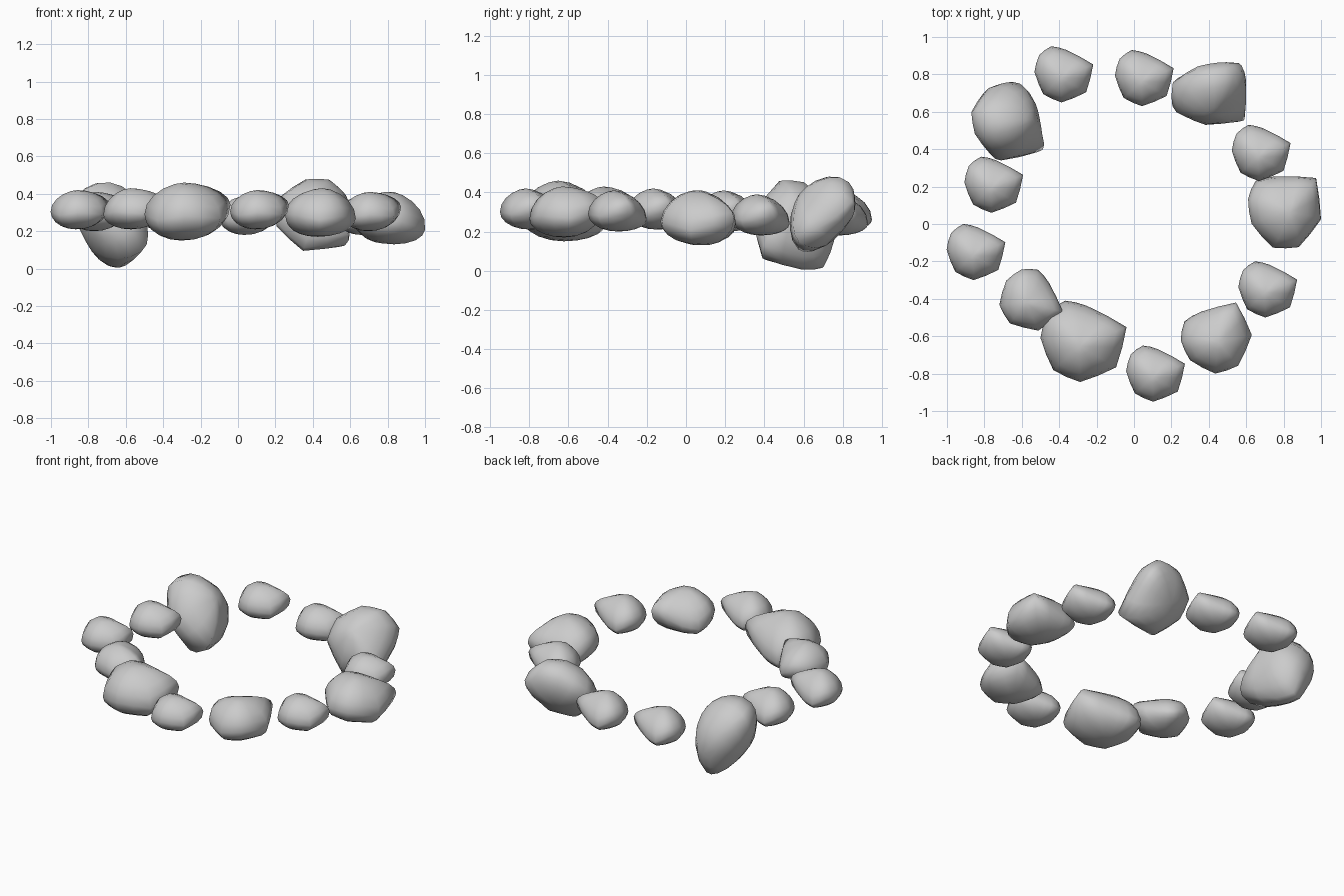
import bpy
from math import sin, cos, pi, radians
from mathutils import Vector, Euler, Matrix

if "Cube" in bpy.data.objects:
    bpy.data.objects.remove(bpy.data.objects["Cube"])

# Waist outline of one rock, with its top and bottom peaks
OUTLINE = [Vector(p) for p in (
    (-.065, .147, -.045), (.015, .128, -.03), (.16, .05, .025), (.122, -.098, -.025),
    (-.01, -.152, -.015), (-.108, -.108, -.03), (-.155, .01, -.01), (-.13, .10, -.005))]
TOP = Vector((-.01, -.02, .105))
BOTTOM = Vector((-.02, 0, -.105))


def rock_points():
    waist = []
    for i, p in enumerate(OUTLINE):
        q = OUTLINE[(i + 1) % len(OUTLINE)]
        waist += [p, (p + q) * .512]
    pts = [BOTTOM.copy()]
    rings = 9
    for k in range(1, rings + 1):
        a = -pi / 2 + pi * k / (rings + 1)
        peak, power = (TOP, 1.2) if a > 0 else (BOTTOM, 1.0)
        c, s = max(cos(a), 0) ** power, abs(sin(a))
        for w in waist:
            pts.append(Vector((peak.x + (w.x - peak.x) * c,
                               peak.y + (w.y - peak.y) * c,
                               w.z + (peak.z - w.z) * s)))
    pts.append(TOP.copy())
    n = len(waist)
    last = len(pts) - 1
    faces = []
    for j in range(n):
        j2 = (j + 1) % n
        # outline runs clockwise seen from above
        faces.append((0, 1 + j, 1 + j2))
        for k in range(rings - 1):
            a, b = 1 + k * n, 1 + (k + 1) * n
            faces.append((a + j, b + j, b + j2, a + j2))
        t = 1 + (rings - 1) * n
        faces.append((t + j, last, t + j2))
    return pts, faces


def rock(name, x, y, z, rot=(0, 0, 0), spin=0):
    """Spin and tilt the rock, then fit it into the given x, y and z ranges."""
    pts, faces = rock_points()
    m = Euler([radians(r) for r in rot]).to_matrix() @ Matrix.Rotation(radians(spin), 3, 'Z')
    pts = [m @ p for p in pts]
    for i, (lo, hi) in enumerate((x, y, z)):
        a, b = min(p[i] for p in pts), max(p[i] for p in pts)
        for p in pts:
            p[i] = lo + (p[i] - a) / (b - a) * (hi - lo)
    me = bpy.data.meshes.new(name)
    me.from_pydata(pts, [], faces)
    me.shade_smooth()
    ob = bpy.data.objects.new(name, me)
    bpy.context.collection.objects.link(ob)


# Small stones: centre x, centre y, bottom z
for i, (cx, cy, z) in enumerate((
        (-.375, .80, .20), (.055, .78, .18), (.68, .38, .18), (.715, -.35, .20),
        (.115, -.80, .21), (-.845, -.15, .21), (-.75, .21, .20))):
    rock(f"small_stone_{i + 1}", (cx - .157, cx + .157), (cy - .15, cy + .15), (z, z + .21))
rock("small_stone_8", (-.72, -.38), (-.57, -.24), (.21, .43), (0, 0, -37))

# Large stones
rock("large_stone_front_left", (-.50, -.04), (-.845, -.41), (.15, .46))
rock("large_stone_front_right", (.25, .63), (-.80, -.42), (.17, .43), (0, 0, 42))
rock("large_stone_right", (.61, 1.0), (-.13, .255), (.13, .41), (0, 10, 25))
rock("large_stone_back", (.20, .60), (.53, .865), (.095, .48), (50, 0, 15), -77)
rock("large_stone_back_left", (-.87, -.48), (.34, .76), (.005, .46), (0, 57, 5), -67)
